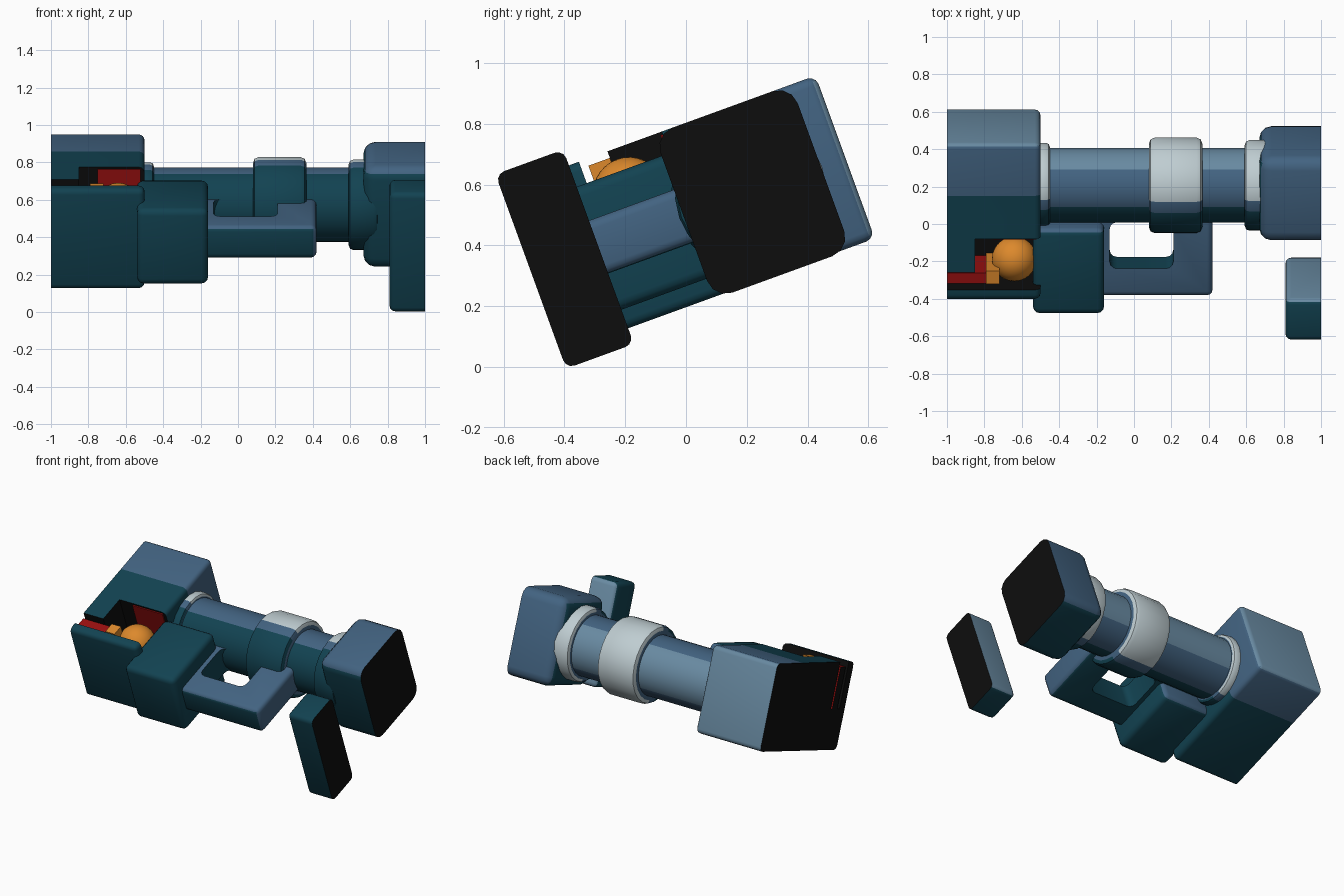
import bpy, bmesh, math
from mathutils import Matrix, Vector

cube = bpy.data.objects.get("Cube")
if cube:
    bpy.data.objects.remove(cube, do_unlink=True)

TILT = Matrix.Rotation(math.radians(20), 4, 'X')   # whole model leans back
AXIS = (0.39, 0.468)                               # barrel centre in tilted frame

COLOURS = {
    "dark_teal": (0.006, 0.055, 0.083),
    "steel_blue": (0.055, 0.125, 0.22),
    "light_blue": (0.14, 0.255, 0.36),
    "pale_grey": (0.52, 0.61, 0.64),
    "orange": (0.72, 0.25, 0.025),
    "red": (0.32, 0.005, 0.005),
    "black": (0.004, 0.004, 0.004),
}
TEAL, BLUE, LIGHT, PALE, ORANGE, RED, BLACK = range(7)
palette = []
for name, rgb in COLOURS.items():
    m = bpy.data.materials.new(name)
    m.use_nodes = True
    m.diffuse_color = (*rgb, 1)
    bsdf = m.node_tree.nodes["Principled BSDF"]
    bsdf.inputs["Base Color"].default_value = (*rgb, 1)
    bsdf.inputs["Roughness"].default_value = 0.7
    palette.append(m)


def finish(bm, name, rule):
    """Trim at the flat ends, colour the faces by rule, and place the part."""
    for side in (-1, 1):
        geom = bm.verts[:] + bm.edges[:] + bm.faces[:]
        cut = bmesh.ops.bisect_plane(bm, geom=geom, plane_co=(side, 0, 0),
                                     plane_no=(side, 0, 0), clear_outer=True)
        edges = [e for e in cut["geom_cut"] if isinstance(e, bmesh.types.BMEdge)]
        if edges:
            bmesh.ops.holes_fill(bm, edges=edges, sides=0)
    bmesh.ops.recalc_face_normals(bm, faces=bm.faces[:])
    for f in bm.faces:
        c = f.calc_center_median()
        f.material_index = BLACK if abs(c.x) > 0.999 else rule(c, f.normal)
    mesh = bpy.data.meshes.new(name)
    bm.to_mesh(mesh)
    bm.free()
    for m in palette:
        mesh.materials.append(m)
    ob = bpy.data.objects.new(name, mesh)
    ob.matrix_world = TILT
    bpy.context.collection.objects.link(ob)
    bpy.context.view_layer.update()
    smooth(ob)
    return ob


def smooth(ob):
    bpy.ops.object.select_all(action='DESELECT')
    ob.select_set(True)
    bpy.context.view_layer.objects.active = ob
    bpy.ops.object.shade_smooth_by_angle(angle=math.radians(35))


def box(name, x, y, z, bevel, rule, split=None):
    bm = bmesh.new()
    size = Vector((x[1] - x[0], y[1] - y[0], z[1] - z[0]))
    mid = Vector((x[0] + x[1], y[0] + y[1], z[0] + z[1])) / 2
    bmesh.ops.create_cube(bm, size=1, matrix=Matrix.Translation(mid) @ Matrix.Diagonal((*size, 1)))
    if bevel:
        bmesh.ops.bevel(bm, geom=bm.edges[:], offset=bevel, segments=3,
                        profile=0.5, affect='EDGES')
    if split is not None:
        bmesh.ops.bisect_plane(bm, geom=bm.verts[:] + bm.edges[:] + bm.faces[:],
                               plane_co=(0, split, 0), plane_no=(0, 1, 0))
    return finish(bm, name, rule)


def tube(name, x0, x1, radius, bevel, rule):
    bm = bmesh.new()
    place = (Matrix.Translation(((x0 + x1) / 2, *AXIS)) @ Matrix.Rotation(math.pi / 2, 4, 'Y'))
    bmesh.ops.create_cone(bm, cap_ends=True, segments=24, radius1=radius,
                          radius2=radius, depth=x1 - x0, matrix=place)
    if bevel:
        rims = [e for e in bm.edges if abs(e.verts[0].co.x - e.verts[1].co.x) < 1e-4]
        bmesh.ops.bevel(bm, geom=rims, offset=bevel, segments=2, profile=0.5, affect='EDGES')
    return finish(bm, name, rule)


def carve(ob, cutter):
    mod = ob.modifiers.new("cut", 'BOOLEAN')
    mod.operation = 'DIFFERENCE'
    mod.solver = 'EXACT'
    mod.object = cutter
    bpy.context.view_layer.update()
    bpy.ops.object.select_all(action='DESELECT')
    ob.select_set(True)
    bpy.context.view_layer.objects.active = ob
    bpy.ops.object.modifier_apply(modifier=mod.name)
    bpy.data.objects.remove(cutter, do_unlink=True)
    smooth(ob)


def plain(index):
    return lambda c, n: index


# Colour rules, from the teal front to the pale back
def housing_rule(c, n):
    return LIGHT if n.y > 0.6 else BLUE if c.y > 0.435 else TEAL


def end_rule(c, n):
    return BLUE if n.z > 0.5 or n.y > 0.4 else TEAL


def barrel_rule(c, n):
    return LIGHT if n.y > 0.72 else BLUE if c.y > AXIS[0] - 0.03 else TEAL


def ring_rule(c, n):
    side = c.y - AXIS[0]
    return PALE if side > 0.02 else BLUE if side > -0.05 else TEAL


def handle_rule(c, n):
    return BLUE if n.z > 0.5 or n.x > 0.5 or n.y > 0.5 else TEAL


# Large housing with an open pocket
housing = box("housing", (-1.2, -0.5), (-0.16, 0.728), (0.185, 0.755), 0.03, housing_rule, 0.435)
carve(housing, box("pocket_cutter", (-0.85, -0.45), (-0.1, 0.19), (0.45, 0.9), 0, plain(BLACK)))
slot = box("slot_cutter", (-0.99, -0.8), (-0.1, 0.0), (0.45, 0.9), 0, plain(BLACK))
for v in slot.data.vertices:
    if v.co.x < -0.9:
        v.co.x = -1.1
carve(housing, slot)

# Parts inside the pocket
box("red_bar", (-1.0, -0.74), (-0.075, -0.015), (0.44, 0.722), 0, plain(RED))
box("orange_catch", (-0.79, -0.72), (-0.075, 0.0), (0.44, 0.732), 0, plain(ORANGE))
bm = bmesh.new()
bmesh.ops.create_uvsphere(bm, u_segments=24, v_segments=16, radius=0.12,
                          matrix=Matrix.Translation((-0.64, 0.02, 0.6)))
finish(bm, "ball", plain(ORANGE))
box("red_pocket_lining", (-0.75, -0.52), (0.182, 0.189), (0.5, 0.745), 0, plain(RED))

# Front block and looped handle
box("front_block", (-0.54, -0.16), (-0.27, 0.215), (0.25, 0.68), 0.035,
    lambda c, n: BLUE if n.y > 0.5 else TEAL)
handle = box("handle", (-0.3, 0.42), (-0.21, 0.3), (0.377, 0.562), 0.03, handle_rule)
hole = box("handle_hole_cutter", (-0.13, 0.21), (-0.05, 0.215), (0.2, 0.75), 0.04, plain(TEAL))
carve(handle, hole)

# Barrel and its rings
tube("barrel", -0.6, 0.8, 0.2, 0, barrel_rule)
tube("middle_ring", 0.08, 0.365, 0.256, 0.03, ring_rule)
tube("housing_collar", -0.53, -0.45, 0.228, 0.02, ring_rule)
tube("end_collar", 0.592, 0.75, 0.243, 0.025, ring_rule)

# End block and separate front plate
box("end_block", (0.67, 1.2), (0.162, 0.642), (0.178, 0.755), 0.065, end_rule)
box("front_plate", (0.81, 1.2), (-0.372, -0.135), (0.13, 0.81), 0.03,
    lambda c, n: LIGHT if n.y > 0.5 else TEAL)
